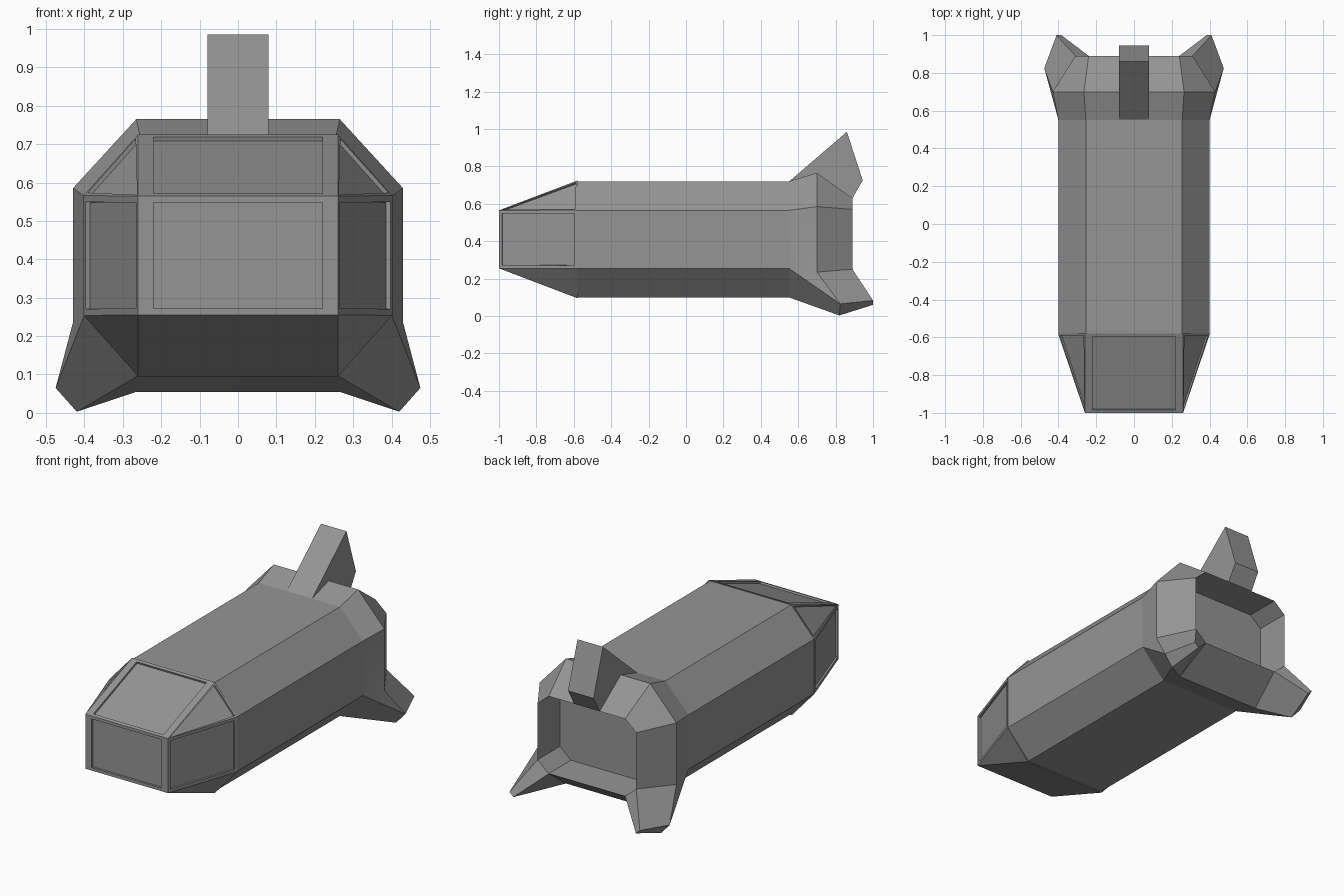
import bpy, bmesh, math

cube = bpy.data.objects.get("Cube")
if cube:
    bpy.data.objects.remove(cube)

grey = bpy.data.materials.new("hull_grey")
grey.use_nodes = True
grey.diffuse_color = (0.3, 0.3, 0.3, 1)
grey.node_tree.nodes["Principled BSDF"].inputs["Base Color"].default_value = (0.3, 0.3, 0.3, 1)

MID = 0.41  # height of the hull's long axis


def ring(bm, y, a, b, tall, low):
    """Octagon across the hull: a/b are half widths, tall/low half heights."""
    half = [(a, tall), (b, low), (b, -low), (a, -tall)]
    pts = half + [(-x, z) for x, z in reversed(half)]
    return [bm.verts.new((x, y, MID + z)) for x, z in pts]


def bridge(bm, r, s, skip=()):
    for i in range(8):
        if i not in skip:
            j = (i + 1) % 8
            bm.faces.new((r[i], r[j], s[j], s[i]))


def finish(bm, name, smooth=False):
    bmesh.ops.recalc_face_normals(bm, faces=bm.faces[:])
    mesh = bpy.data.meshes.new(name)
    bm.to_mesh(mesh)
    bm.free()
    obj = bpy.data.objects.new(name, mesh)
    bpy.context.collection.objects.link(obj)
    mesh.materials.append(grey)
    if smooth:
        bpy.ops.object.select_all(action='DESELECT')
        obj.select_set(True)
        bpy.context.view_layer.objects.active = obj
        bpy.ops.object.shade_smooth_by_angle(angle=math.radians(30))
    return obj


# Long eight-sided hull
bm = bmesh.new()
front = ring(bm, -0.58, 0.255, 0.4, 0.31, 0.155)
back = ring(bm, 0.56, 0.255, 0.4, 0.31, 0.155)
bridge(bm, front, back)
bm.faces.new(front)
bm.faces.new(back)
finish(bm, "hull")

# Nose: octagon tapering to a rectangle, with recessed window panes
bm = bmesh.new()
base = ring(bm, -0.58, 0.26, 0.402, 0.315, 0.156)
tip = [bm.verts.new((x, -1, MID + z))
       for x, z in ((0.26, 0.155), (0.26, -0.155), (-0.26, -0.155), (-0.26, 0.155))]
panes = [bm.faces.new(tip)]
for i in range(4):
    p, q = tip[i], tip[(i + 1) % 4]
    k = 2 * i
    corner = bm.faces.new((p, base[k], base[k + 1]))
    side = bm.faces.new((p, base[k + 1], base[(k + 2) % 8], q))
    if i in (0, 3):
        panes.append(corner)
    if i != 1:
        panes.append(side)
bm.faces.new(base)
bmesh.ops.recalc_face_normals(bm, faces=bm.faces[:])
for pane in panes:
    size = 0.016 if len(pane.verts) == 3 else 0.024
    bmesh.ops.inset_individual(bm, faces=[pane], thickness=size)
    if abs(pane.normal.x) < 0.1:
        for v in pane.verts:
            v.co.x = math.copysign(0.22, v.co.x)
    bmesh.ops.inset_individual(bm, faces=[pane], thickness=0.0005, depth=-0.011)
finish(bm, "nose_cockpit")

# Flared engine shroud with a recessed back and two splayed lower fins
bm = bmesh.new()
root = ring(bm, 0.55, 0.255, 0.4, 0.31, 0.155)
wide = ring(bm, 0.7, 0.265, 0.43, 0.355, 0.175)
rim = ring(bm, 0.89, 0.24, 0.31, 0.22, 0.16)
well = ring(bm, 0.69, 0.24, 0.31, 0.22, 0.16)
bridge(bm, root, wide, skip=(2, 4))
bridge(bm, wide, rim, skip=(2, 4))
bridge(bm, rim, well)
bm.faces.new(well)
for sx, o, i in ((1, 2, 3), (-1, 5, 4)):
    ta, tb, td, tc = [bm.verts.new((sx * x, y, z)) for x, y, z in
                      ((0.475, 0.825, 0.065), (0.42, 0.82, 0.003),
                       (0.385, 1, 0.06), (0.41, 1, 0.083))]
    for f in ((root[o], root[i], tb, ta), (root[o], ta, wide[o]),
              (wide[o], ta, tc, rim[o]), (root[i], wide[i], tb),
              (wide[i], rim[i], td, tb), (rim[o], tc, td, rim[i]),
              (ta, tb, td, tc)):
        bm.faces.new(f)
finish(bm, "engine_shroud", smooth=True)

# Upright tail fin: a side profile extruded across x
bm = bmesh.new()
profile = [(0.55, 0.718), (0.86, 0.985), (0.945, 0.725), (0.89, 0.63), (0.7, 0.7)]
face = bm.faces.new([bm.verts.new((-0.08, y, z)) for y, z in profile])
out = bmesh.ops.extrude_face_region(bm, geom=[face])
for v in out["geom"]:
    if isinstance(v, bmesh.types.BMVert):
        v.co.x = 0.08
finish(bm, "tail_fin")
